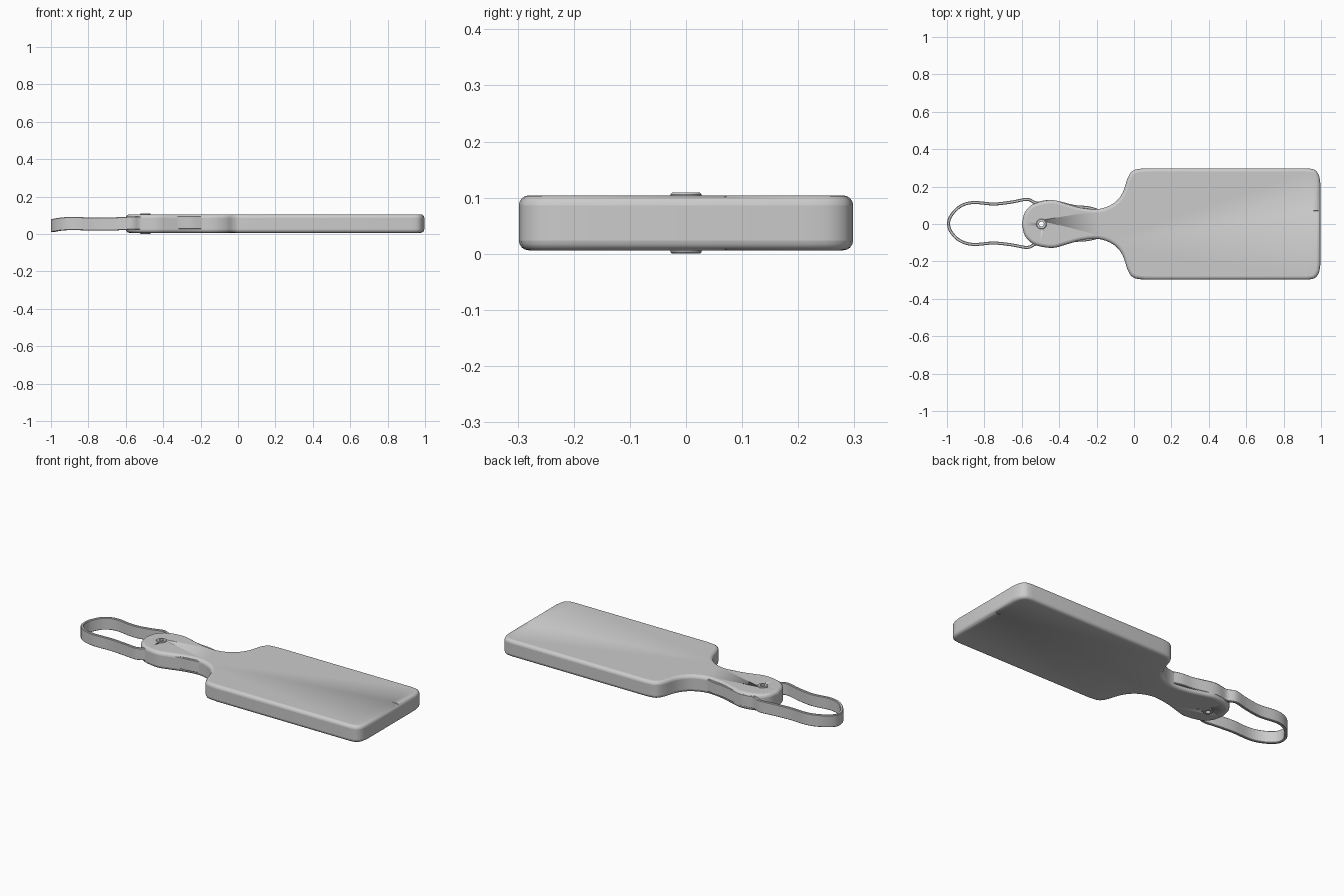
import bpy, bmesh, math
from mathutils import Vector

if "Cube" in bpy.data.objects:
    bpy.data.objects.remove(bpy.data.objects["Cube"])

grey = bpy.data.materials.new("plain grey")
grey.diffuse_color = (0.6, 0.6, 0.6, 1)
grey.use_nodes = True
grey.node_tree.nodes["Principled BSDF"].inputs["Base Color"].default_value = grey.diffuse_color


def make(name, bm, angle=40):
    bmesh.ops.recalc_face_normals(bm, faces=bm.faces)
    me = bpy.data.meshes.new(name)
    bm.to_mesh(me)
    bm.free()
    ob = bpy.data.objects.new(name, me)
    bpy.context.collection.objects.link(ob)
    me.materials.append(grey)
    bpy.ops.object.select_all(action='DESELECT')
    ob.select_set(True)
    bpy.context.view_layer.objects.active = ob
    bpy.ops.object.shade_smooth_by_angle(angle=math.radians(angle))
    return ob


def smooth_path(pts, n=4):
    """Open Catmull-Rom curve through the points."""
    pts = [Vector(p) for p in pts]
    ext = [2 * pts[0] - pts[1]] + pts + [2 * pts[-1] - pts[-2]]
    out = []
    for a, b, c, d in zip(ext, ext[1:], ext[2:], ext[3:]):
        for i in range(n):
            t = i / n
            out.append(0.5 * (2 * b + (c - a) * t + (2 * a - 5 * b + 4 * c - d) * t * t
                              + (3 * b - a - 3 * c + d) * t ** 3))
    return out + [pts[-1]]


def prism(outline, z0, z1):
    bm = bmesh.new()
    lo = [bm.verts.new((p[0], p[1], z0)) for p in outline]
    hi = [bm.verts.new((p[0], p[1], z1)) for p in outline]
    bm.faces.new(lo)
    bm.faces.new(hi)
    for i in range(len(lo)):
        j = (i + 1) % len(lo)
        bm.faces.new((lo[i], lo[j], hi[j], hi[i]))
    return bm


def add_cutter(target, cutter):
    cutter.hide_render = True
    cutter.hide_viewport = True
    cutter.display_type = 'WIRE'
    m = target.modifiers.new("cut", 'BOOLEAN')
    m.operation = 'DIFFERENCE'
    m.solver = 'EXACT'
    m.object = cutter


# Paddle: blade, neck and handle as one rounded slab
corner = smooth_path([(0.996, 0.22), (0.988, 0.262), (0.965, 0.29), (0.925, 0.298)], 3)
neck = smooth_path([(0.06, 0.298), (0.0, 0.288), (-0.032, 0.25), (-0.062, 0.165),
                    (-0.11, 0.11), (-0.19, 0.08), (-0.29, 0.09), (-0.37, 0.112),
                    (-0.44, 0.128), (-0.53, 0.111), (-0.582, 0.065), (-0.6, 0.0)], 4)
half = corner + neck
outline = half + [Vector((p.x, -p.y)) for p in reversed(half[:-1])]
paddle = make("paddle", prism(outline, 0.006, 0.104))
bev = paddle.modifiers.new("rounded rim", 'BEVEL')
bev.width = 0.018
bev.segments = 4
bev.limit_method = 'ANGLE'
bev.angle_limit = math.radians(50)

# Hole through the handle
EYE = -0.495
ring = [(EYE + 0.02 * math.cos(a), 0.02 * math.sin(a))
        for a in (i * math.tau / 24 for i in range(24))]
add_cutter(paddle, make("hole_cutter", prism(ring, -0.1, 0.2)))

# Small creases at the blade tip, top and bottom
for label, z, s in (("top", 0.104, 1), ("bottom", 0.006, -1)):
    bm = bmesh.new()
    tip = bm.verts.new((0.925, 0.07, z + s * 0.003))
    base = [bm.verts.new((1.03, 0.07 + dy, z + s * dz))
            for dy, dz in ((-0.011, 0.004), (0.011, 0.004), (0, -0.009))]
    bm.faces.new(base)
    for i in range(3):
        bm.faces.new((tip, base[i], base[(i + 1) % 3]))
    add_cutter(paddle, make("crease_cutter_" + label, bm))

# Eyelet: lathed ring with a flange above and below
prof = [(0.013, 0.0), (0.025, 0.0), (0.028, 0.003), (0.028, 0.008),
        (0.019, 0.012), (0.019, 0.098), (0.028, 0.102), (0.028, 0.106),
        (0.025, 0.109), (0.013, 0.109)]
bm = bmesh.new()
N = 24
rows = [[bm.verts.new((EYE + r * math.cos(i * math.tau / N), r * math.sin(i * math.tau / N), z))
         for r, z in prof] for i in range(N)]
for i in range(N):
    a, b = rows[i], rows[(i + 1) % N]
    for k in range(len(prof)):
        m = (k + 1) % len(prof)
        bm.faces.new((a[k], a[m], b[m], b[k]))
make("eyelet", bm)

# Strap: a flat ribbon let into both handle sides and looping behind
side = [(-0.2, 0.076, 0.06), (-0.25, 0.088, 0.06), (-0.32, 0.094, 0.06),
        (-0.44, 0.121, 0.059), (-0.52, 0.112, 0.059), (-0.57, 0.132, 0.058),
        (-0.65, 0.118, 0.054), (-0.75, 0.107, 0.052), (-0.86, 0.115, 0.055),
        (-0.93, 0.094, 0.054), (-0.978, 0.045, 0.047)]
path = smooth_path(side + [(-0.991, 0.003, 0.044)]
                   + [(x, -y * 0.95, z) for x, y, z in reversed(side)], 4)
bm = bmesh.new()
rows = []
for i, p in enumerate(path):
    t = path[min(i + 1, len(path) - 1)] - path[max(i - 1, 0)]
    n = Vector((-t.y, t.x, 0)).normalized()
    rows.append([bm.verts.new(p + n * u + Vector((0, 0, w)))
                 for u, w in ((-0.008, -0.032), (-0.005, -0.035), (0.005, -0.035), (0.008, -0.032),
                              (0.008, 0.032), (0.005, 0.035), (-0.005, 0.035), (-0.008, 0.032))])
for a, b in zip(rows, rows[1:]):
    for k in range(8):
        m = (k + 1) % 8
        bm.faces.new((a[k], a[m], b[m], b[k]))
bm.faces.new(rows[0])
bm.faces.new(rows[-1])
make("strap", bm)
